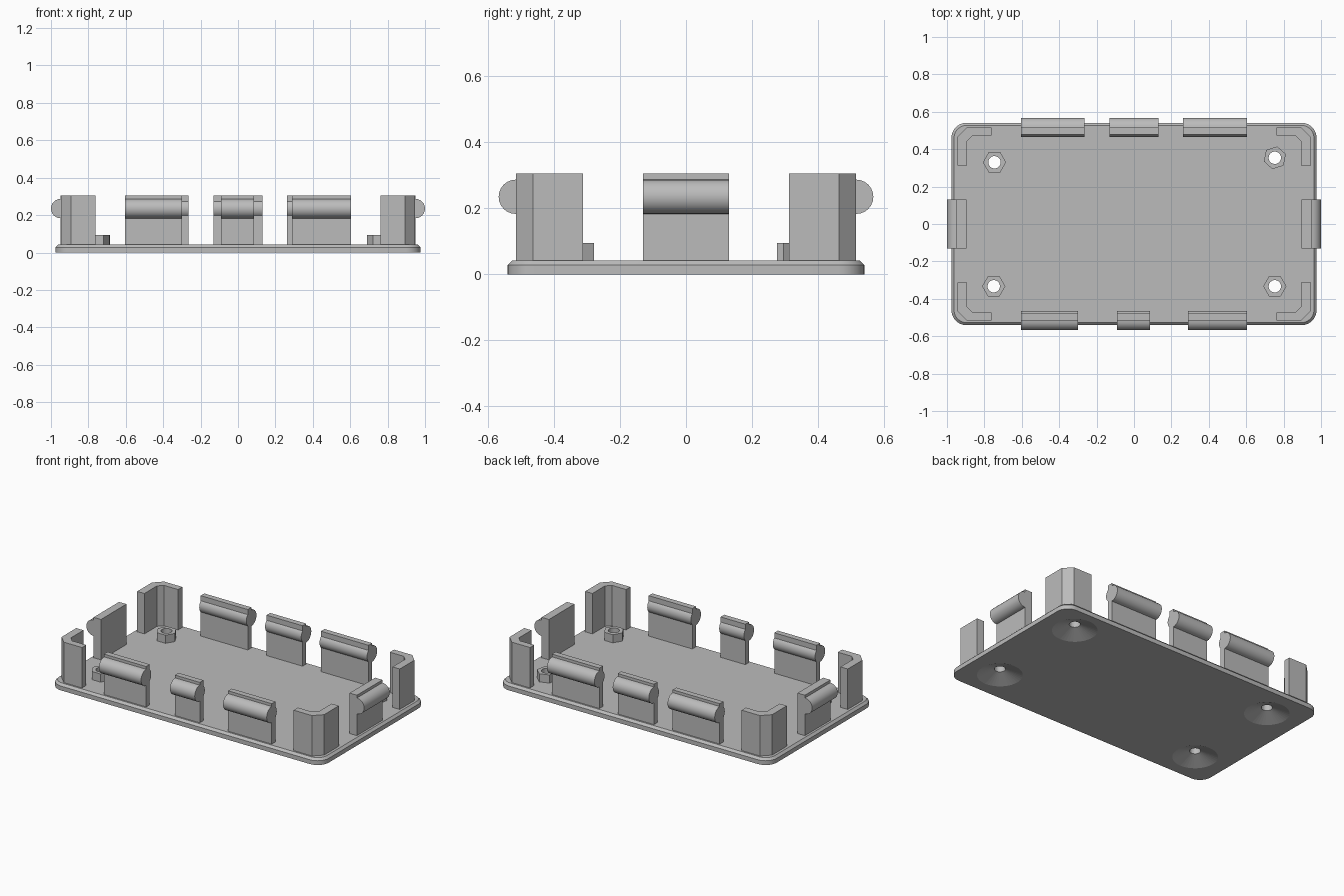
import bpy, bmesh
from math import sin, cos, pi, acos, radians
from mathutils import Matrix

if "Cube" in bpy.data.objects:
    bpy.data.objects.remove(bpy.data.objects["Cube"], do_unlink=True)

grey = bpy.data.materials.new("light grey plastic")
grey.use_nodes = True
colour = (0.5, 0.5, 0.5, 1)
grey.diffuse_color = colour
grey.node_tree.nodes["Principled BSDF"].inputs["Base Color"].default_value = colour

FLOOR, TOP = 0.042, 0.305          # plate top and wall top
OUT_X, OUT_Y = 0.945, 0.516        # outer wall planes


def finish(bm, name, matrix=Matrix()):
    bm.transform(matrix)
    bmesh.ops.recalc_face_normals(bm, faces=bm.faces)
    mesh = bpy.data.meshes.new(name)
    bm.to_mesh(mesh)
    bm.free()
    ob = bpy.data.objects.new(name, mesh)
    bpy.context.collection.objects.link(ob)
    mesh.materials.append(grey)
    return ob


def loft(name, rings, matrix=Matrix()):
    """Skin a stack of equal-length point rings and cap both ends."""
    bm = bmesh.new()
    loops = [[bm.verts.new(p) for p in ring] for ring in rings]
    n = len(loops[0])
    for a, b in zip(loops, loops[1:]):
        for i in range(n):
            j = (i + 1) % n
            bm.faces.new((a[i], a[j], b[j], b[i]))
    bm.faces.new(loops[0])
    bm.faces.new(loops[-1])
    return finish(bm, name, matrix)


def rounded_rect(hx, hy, r, z, steps=8):
    pts = []
    for k, (sx, sy) in enumerate(((1, 1), (-1, 1), (-1, -1), (1, -1))):
        for i in range(steps + 1):
            a = (k + i / steps) * pi / 2
            pts.append((sx * (hx - r) + r * cos(a), sy * (hy - r) + r * sin(a), z))
    return pts


def circle(r, z, n, turn=0):
    return [(r * cos(turn + 2 * pi * i / n), r * sin(turn + 2 * pi * i / n), z)
            for i in range(n)]


def drill(target, cutter):
    cutter.hide_render = True
    cutter.hide_viewport = True
    cutter.display_type = 'WIRE'
    mod = target.modifiers.new("hole", 'BOOLEAN')
    mod.operation = 'DIFFERENCE'
    mod.solver = 'EXACT'
    mod.object = cutter


def clip(name, start, end, thick, outer, angle):
    """Snap wall with a round bead; angle turns its outside from +y."""
    r, zc, steps = 0.052, 0.235, 12
    prof = [(outer - thick, FLOOR - 0.005), (outer, FLOOR - 0.005)]
    for i in range(steps + 1):
        a = -pi / 2 + pi * i / steps
        prof.append((outer + r * cos(a), zc + r * sin(a)))
    prof += [(outer, TOP), (outer - thick, TOP)]
    # the bead breaks through the inside of thin walls
    if thick < r:
        half = acos(thick / r)
        for i in range(steps + 1):
            a = pi - half + 2 * half * i / steps
            prof.append((outer + r * cos(a), zc + r * sin(a)))
    rings = [[(x, y, z) for y, z in prof] for x in (start, end)]
    return loft(name, rings, Matrix.Rotation(radians(angle), 4, 'Z'))


# Base plate with bevelled upper rim
plate = loft("base_plate", [rounded_rect(0.976, 0.541, 0.08, 0),
                            rounded_rect(0.976, 0.541, 0.08, 0.028),
                            rounded_rect(0.962, 0.527, 0.066, FLOOR)])
smooth = [plate]

# Hexagonal standoffs over countersunk screw holes
posts = (("front_right", -0.75, -0.333, 0), ("front_left", 0.753, -0.333, 0),
         ("back_right", -0.746, 0.33, 0), ("back_left", 0.753, 0.354, 18))
for name, x, y, turn in posts:
    place = Matrix.Translation((x, y, 0))
    post = loft("standoff_" + name, [circle(0.062, z, 6, radians(turn))
                                     for z in (FLOOR - 0.002, 0.095)], place)
    cutter = loft("screw_cutter_" + name,
                  [circle(0.14, -0.002, 40), circle(0.033, 0.04, 40),
                   circle(0.033, 0.12, 40)], place)
    drill(plate, cutter)
    drill(post, cutter)
    smooth.append(post)

# Corner walls, mirrored into all four corners
leg_x, leg_y = 0.762, 0.313
in_x, in_y, cut, in_cut = OUT_X - 0.052, OUT_Y - 0.044, 0.052, 0.03
outline = [(leg_x, OUT_Y), (OUT_X - cut, OUT_Y), (OUT_X, OUT_Y - cut), (OUT_X, leg_y),
           (in_x, leg_y), (in_x, in_y - in_cut), (in_x - in_cut, in_y), (leg_x, in_y)]
for side, sx in (("left", 1), ("right", -1)):
    for end, sy in (("front", -1), ("back", 1)):
        loft("corner_wall_%s_%s" % (end, side),
             [[(sx * x, sy * y, z) for x, y in outline] for z in (FLOOR - 0.005, TOP)])

# Snap clips along the back, front and both ends
for name, a, b in (("right", -0.604, -0.265), ("middle", -0.13, 0.13), ("left", 0.262, 0.604)):
    smooth.append(clip("back_clip_" + name, a, b, 0.037, OUT_Y, 0))
for name, a, b in (("right", -0.604, -0.3), ("middle", -0.092, 0.086), ("left", 0.29, 0.604)):
    smooth.append(clip("front_clip_" + name, -b, -a, 0.037, OUT_Y, 180))
for name, angle in (("left", -90), ("right", 90)):
    smooth.append(clip("end_clip_" + name, -0.131, 0.131, 0.053, OUT_X + 0.003, angle))

# Smooth beads, rim corners and holes while keeping hard edges
bpy.ops.object.select_all(action='DESELECT')
for ob in smooth:
    ob.select_set(True)
bpy.context.view_layer.objects.active = plate
bpy.ops.object.shade_smooth_by_angle(angle=radians(25))
